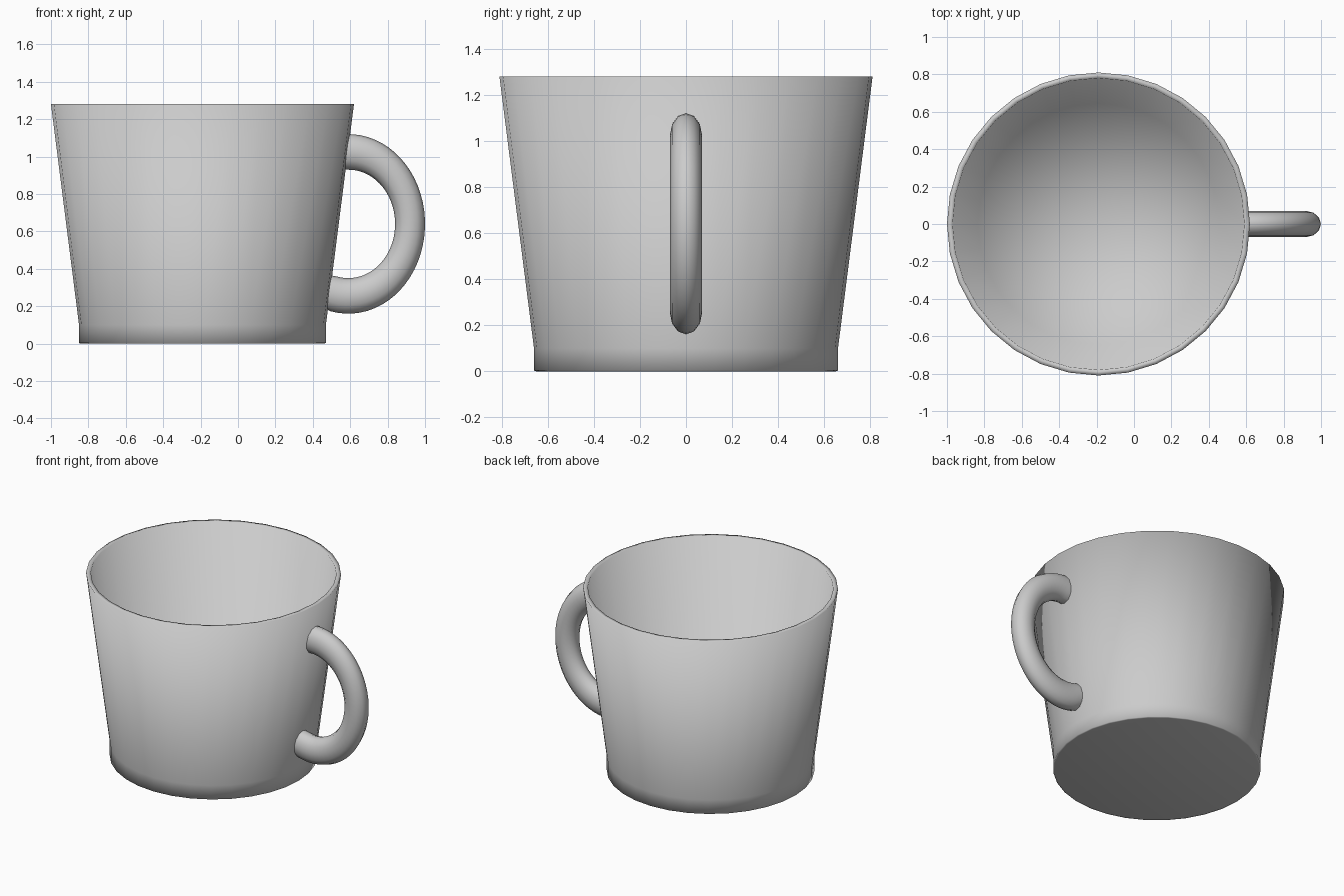
import bpy
import bmesh
from math import sin, cos, pi, radians

cube = bpy.data.objects.get("Cube")
if cube:
    bpy.data.objects.remove(cube, do_unlink=True)

CUP_X = -0.19
SIDES = 32

clay = bpy.data.materials.new("light_grey")
clay.use_nodes = True
grey = (0.6, 0.6, 0.6, 1)
clay.diffuse_color = grey
clay.node_tree.nodes["Principled BSDF"].inputs["Base Color"].default_value = grey


def finish(name, bm, smooth_angle):
    bmesh.ops.recalc_face_normals(bm, faces=bm.faces[:])
    mesh = bpy.data.meshes.new(name)
    bm.to_mesh(mesh)
    bm.free()
    mesh.materials.append(clay)
    obj = bpy.data.objects.new(name, mesh)
    bpy.context.collection.objects.link(obj)
    bpy.ops.object.select_all(action='DESELECT')
    obj.select_set(True)
    bpy.context.view_layer.objects.active = obj
    bpy.ops.object.shade_smooth_by_angle(angle=radians(smooth_angle))
    return obj


def bridge(bm, a, b):
    n = len(a)
    for i in range(n):
        j = (i + 1) % n
        bm.faces.new((a[i], a[j], b[j], b[i]))


def wall_radius(z):
    return 0.66 + 0.15 * (z - 0.1) / 1.18


# Cup: outer foot and wall, rim, then inner wall down to the floor
profile = [(0.65, 0), (0.66, 0.003), (0.66, 0.1), (0.81, 1.28), (0.78, 1.28), (0.645, 0.1)]
bm = bmesh.new()
rings = []
for r, z in profile:
    rings.append([bm.verts.new((CUP_X + r * cos(2 * pi * i / SIDES),
                                r * sin(2 * pi * i / SIDES), z)) for i in range(SIDES)])
for a, b in zip(rings, rings[1:]):
    bridge(bm, a, b)
bm.faces.new(rings[0])
floor = bm.verts.new((CUP_X, 0, 0.1))
for i in range(SIDES):
    bm.faces.new((rings[-1][i], rings[-1][(i + 1) % SIDES], floor))
finish("cup_body", bm, 100)

# Handle: stretched part ring whose ends sit inside the cup wall
STEPS, TUBE = 36, 12
bm = bmesh.new()
rings = []
for s in range(STEPS + 1):
    t = radians(92 - 201 * s / STEPS)
    ring = []
    for k in range(TUBE):
        u = 2 * pi * k / TUBE
        x = 0.59 + (0.33 + 0.08 * cos(u)) * cos(t)
        z = 0.64 + (0.385 + 0.095 * cos(u)) * sin(t)
        y = 0.07 * sin(u)
        if s in (0, STEPS):
            x = CUP_X + wall_radius(z) - 0.012
        ring.append(bm.verts.new((x, y, z)))
    rings.append(ring)
for a, b in zip(rings, rings[1:]):
    bridge(bm, a, b)
bm.faces.new(rings[0])
bm.faces.new(rings[-1])
finish("handle", bm, 50)
